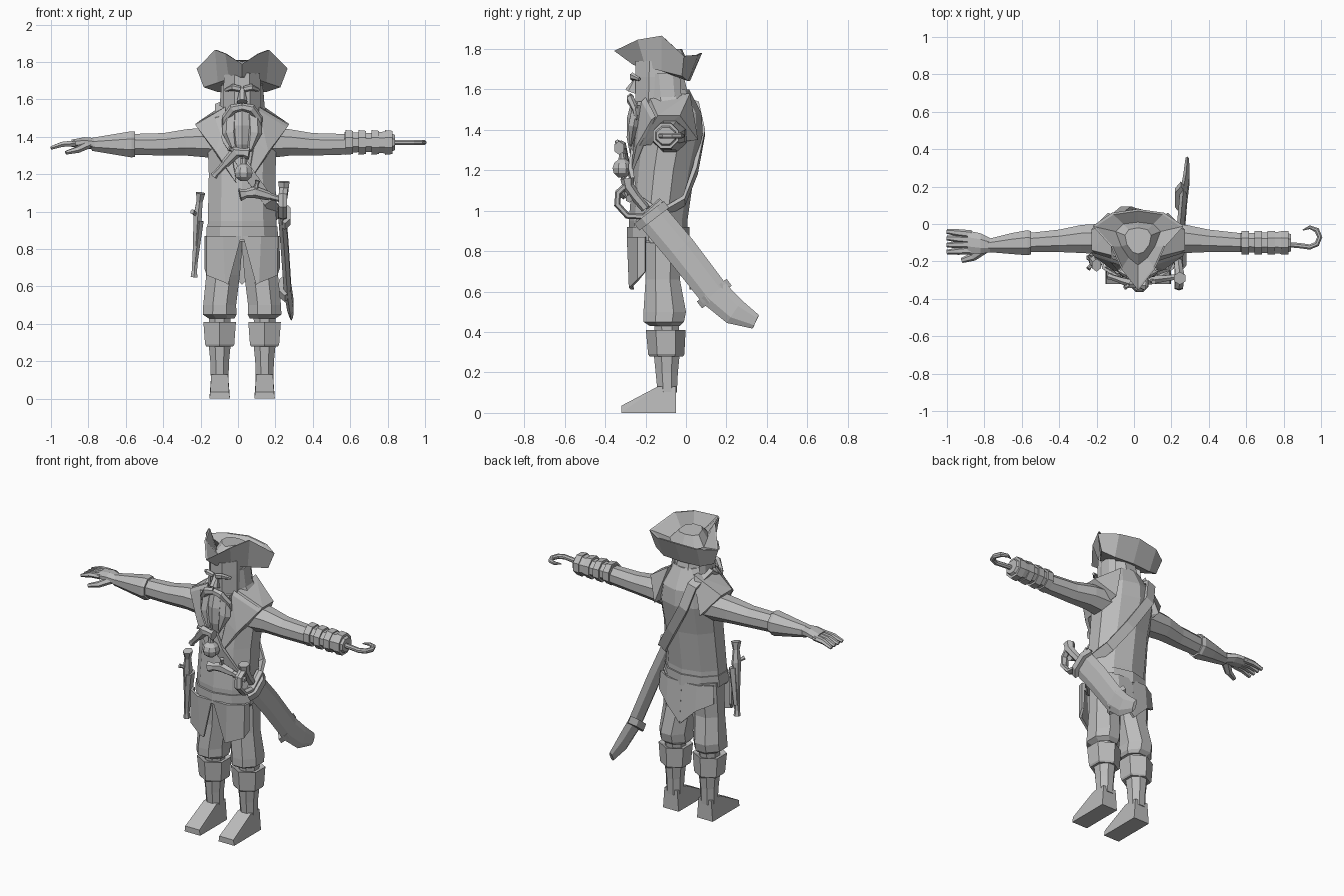
import bpy
import bmesh
from math import cos, sin, pi
from mathutils import Vector

default_cube = bpy.data.objects.get("Cube")
if default_cube:
    bpy.data.objects.remove(default_cube, do_unlink=True)

grey = bpy.data.materials.new("plain grey")
grey.use_nodes = True
grey.diffuse_color = (.5, .5, .5, 1)
grey.node_tree.nodes["Principled BSDF"].inputs["Base Color"].default_value = (.5, .5, .5, 1)

MIDDLE = .022  # the body's plane of symmetry
SIDES = (("left", 1), ("right", -1))


def finish(name, mesh_builder, thickness=0):
    """Turn a bmesh into a flat shaded object."""
    bmesh.ops.recalc_face_normals(mesh_builder, faces=mesh_builder.faces)
    mesh = bpy.data.meshes.new(name)
    mesh_builder.to_mesh(mesh)
    mesh_builder.free()
    mesh.materials.append(grey)
    obj = bpy.data.objects.new(name, mesh)
    bpy.context.collection.objects.link(obj)
    if thickness:
        solid = obj.modifiers.new("thickness", 'SOLIDIFY')
        solid.thickness = thickness
        solid.offset = 0
    return obj


def loft(name, rings, caps=True, thickness=0, closed=True):
    """Skin a list of equally long point rings."""
    builder = bmesh.new()
    rows = [[builder.verts.new(point) for point in ring] for ring in rings]
    count = len(rows[0])
    for low, high in zip(rows, rows[1:]):
        for i in range(count if closed else count - 1):
            j = (i + 1) % count
            builder.faces.new((low[i], low[j], high[j], high[i]))
    if caps:
        builder.faces.new(rows[0])
        builder.faces.new(rows[-1])
    return finish(name, builder, thickness)


def hull(name, points):
    builder = bmesh.new()
    for point in points:
        builder.verts.new(point)
    bmesh.ops.convex_hull(builder, input=builder.verts)
    return finish(name, builder)


def oval(sides):
    """Unit polygon with flat sides that reaches exactly one."""
    angles = [2 * pi * (i + .5) / sides for i in range(sides)]
    return [(cos(a) / cos(pi / sides), sin(a) / cos(pi / sides)) for a in angles]


def column(name, stations, sides=8, **options):
    """Upright loft; stations are height, centre x, half width, front y, back y."""
    return loft(name, [[(x + half * u, (front + back) / 2 + (back - front) / 2 * v, z)
                        for u, v in oval(sides)] for z, x, half, front, back in stations], **options)


def limb(name, sign, stations, sides=8):
    """Sideways loft; stations are distance, centre y, centre z, half depth, half height."""
    return loft(name, [[(sign * x, y + depth * u, z + tall * v) for u, v in oval(sides)]
                       for x, y, z, depth, tall in stations])


def sweep(name, path, widths, across, flat=1, sides=6):
    """Loft along a path; the section is flattened in the across direction."""
    path = [Vector(p) for p in path]
    rings = []
    for i, point in enumerate(path):
        along = (path[min(i + 1, len(path) - 1)] - path[max(i - 1, 0)]).normalized()
        second = along.cross(Vector(across)).normalized()
        first = second.cross(along)
        width = widths[i] if isinstance(widths, (list, tuple)) else widths
        rings.append([point + first * width * flat * u + second * width * v for u, v in oval(sides)])
    return loft(name, rings)


def mirrored(points, sign):
    return [(MIDDLE + sign * x, y, z) for x, y, z in points]


def whole(half):
    """Complete a half ring whose ends lie on the middle plane."""
    return mirrored(half, 1) + mirrored(half[-2:0:-1], -1)


# Boots, knees and breeches
for side, sign in SIDES:
    x = MIDDLE + sign * .12
    hull(side + "_foot", [(x + e * half, y, z) for e in (-1, 1) for half, y, z in (
        (.055, -.32, 0), (.05, -.32, .035), (.055, -.05, 0), (.045, -.25, .05),
        (.045, -.14, .13), (.045, -.05, .13))])
    column(side + "_boot_shaft", [(.1, x, .047, -.14, -.045), (.2, x, .05, -.15, -.04),
                                  (.3, x, .06, -.16, -.03)])
    column(side + "_boot_cuff", [(.28, x, .072, -.17, -.025), (.29, x, .078, -.175, -.02),
                                 (.41, x, .087, -.185, -.015), (.4, x, .06, -.15, -.04)], 6)
    column(side + "_knee", [(.36, x, .055, -.15, -.04), (.47, x, .06, -.16, -.03)])
    column(side + "_breeches", [(.43, x - sign * .01, .07, -.18, -.03), (.45, x, .09, -.21, -.01),
                                (.5, x, .088, -.21, 0), (.66, x - sign * .018, .09, -.2, -.03),
                                (.88, x - sign * .03, .096, -.21, -.01)])

# Coat body, belt and collar
column("coat_body", [(.84, MIDDLE, .188, -.27, 0), (.95, MIDDLE, .183, -.275, 0),
                     (1.2, MIDDLE, .178, -.255, .035), (1.38, MIDDLE, .185, -.235, .075),
                     (1.48, MIDDLE, .165, -.215, .07), (1.6, MIDDLE, .1, -.2, .01)], 10)
column("belt", [(.85, MIDDLE, .193, -.285, .01), (.92, MIDDLE, .189, -.285, .01)], 10)
column("neck", [(1.5, MIDDLE, .11, -.2, .03), (1.66, MIDDLE, .09, -.2, -.01)])
for side, sign in SIDES:
    hull(side + "_shoulder", mirrored([
        (.09, -.18, 1.56), (.09, .02, 1.58), (.25, -.14, 1.47), (.25, -.03, 1.47),
        (.15, -.23, 1.32), (.16, .06, 1.35), (.17, -.02, 1.5), (.06, -.24, 1.4)], sign))
    hull(side + "_lapel", mirrored([
        (.09, -.2, 1.56), (.25, -.15, 1.465), (.14, -.245, 1.32), (.03, -.28, 1.15),
        (.07, -.25, 1.38), (.09, -.22, 1.54), (.24, -.17, 1.45)], sign))

# Coat skirts: two front flaps and a pointed back
for side, sign in SIDES:
    upper = [(.005, -.285, .87), (.1, -.285, .87), (.185, -.235, .87), (.193, -.2, .87)]
    lower = [(.075, -.265, .61), (.09, -.275, .62), (.185, -.235, .66), (.195, -.2, .7)]
    loft(side + "_front_flap", [mirrored(upper, sign), mirrored(lower, sign)],
         caps=False, closed=False, thickness=.015)
    upper = [(0, .005, .87), (.1, 0, .87), (.185, -.05, .87)]
    lower = [(0, .025, .61), (.1, .015, .71), (.19, -.04, .76)]
    loft(side + "_back_skirt", [mirrored(upper, sign), mirrored(lower, sign)],
         caps=False, closed=False, thickness=.015)

# Sleeves
for side, sign in SIDES:
    limb(side + "_sleeve", sign, [(.13 + .02 * sign, -.08, 1.37, .085, .085), (.28, -.08, 1.37, .075, .07),
                                  (.4, -.09, 1.36, .06, .06), (.58, -.1, 1.36, .05, .055)])

# Right glove and hand
limb("glove_cuff", -1, [(.55, -.1, 1.36, .062, .067), (.57, -.1, 1.36, .067, .07),
                        (.66, -.105, 1.36, .055, .055), (.78, -.115, 1.36, .035, .035)])
limb("palm", -1, [(.76, -.115, 1.36, .035, .033), (.82, -.105, 1.37, .055, .028),
                  (.89, -.095, 1.365, .06, .02)])
for name, root, tip in (("index", -.14, -.15), ("middle", -.11, -.112),
                        ("ring", -.085, -.075), ("little", -.055, -.04)):
    sweep(name + "_finger", [(-.87, root, 1.365), (-.94, (root + tip) / 2, 1.36), (-1, tip, 1.34)],
          (.019, .017, .011), (0, 0, 1), .8)
sweep("thumb", [(-.8, -.13, 1.36), (-.86, -.175, 1.33), (-.92, -.195, 1.315)],
      (.025, .02, .012), (0, 0, 1), .8)

# Hook with strapped cup
limb("hook_cup", 1, [(.57, -.1, 1.37, .05, .055), (.7, -.1, 1.37, .055, .05),
                     (.8, -.1, 1.37, .06, .06), (.84, -.1, 1.37, .045, .04)])
for number, x in enumerate((.575, .645, .715, .785)):
    limb("cup_strap_%d" % number, 1, [(x, -.1, 1.37, .062, .066), (x + .04, -.1, 1.37, .062, .062)])
bend = [(.94 + .053 * cos(a), -.07 + .053 * sin(a), 1.37) for a in [pi * (i / 4 - .5) for i in range(6)]]
sweep("hook", [(.82, -.11, 1.37), (.88, -.115, 1.37)] + bend,
      [.014] * 6 + [.01, .003], (0, 0, 1), sides=8)

# Head, face and beard
column("head", [(1.42, MIDDLE, .075, -.23, -.05), (1.52, MIDDLE, .1, -.25, -.03),
                (1.66, MIDDLE, .1, -.25, -.02), (1.74, MIDDLE, .095, -.25, -.01)])
hull("nose", mirrored([(e * w, y, z) for e in (-1, 1) for w, y, z in (
    (.012, -.25, 1.66), (.028, -.285, 1.59), (.025, -.24, 1.575), (.01, -.3, 1.6))], 1))
for side, sign in SIDES:
    sweep(side + "_eyebrow", mirrored([(.01, -.262, 1.655), (.05, -.265, 1.665), (.09, -.23, 1.65)], sign),
          (.014, .016, .008), (0, 1, 0), .8)
    sweep(side + "_moustache", mirrored([(0, -.275, 1.56), (.05, -.275, 1.55), (.09, -.25, 1.5),
                                        (.1, -.245, 1.45)], sign),
          (.018, .022, .018, .006), (0, 1, 0), .8)
    sweep(side + "_beard_lock", mirrored([(.06, -.24, 1.52), (.065, -.26, 1.42), (.04, -.275, 1.32)], sign),
          (.035, .035, .008), (0, 1, 0), .7)
    sweep(side + "_hair", mirrored([(.09, -.1, 1.68), (.1, -.09, 1.55), (.12, -.12, 1.44)], sign),
          (.06, .06, .02), (1, 0, 0), .35)
column("beard", [(1.54, MIDDLE, .085, -.262, -.15), (1.46, MIDDLE, .08, -.282, -.16),
                 (1.36, MIDDLE, .05, -.285, -.18), (1.27, MIDDLE, .012, -.27, -.2)], 6)

# Three cornered hat with an upturned brim
base = [(0, -.26, 1.72), (.07, -.2, 1.71), (.13, -.12, 1.69), (.205, -.02, 1.665), (.13, .01, 1.64), (0, .02, 1.64)]
edge = [(0, -.355, 1.79), (.09, -.24, 1.845), (.145, -.12, 1.865), (.243, -.01, 1.765), (.14, .06, 1.77), (0, .08, 1.78)]
inner = [(0, -.22, 1.76), (.05, -.18, 1.765), (.09, -.12, 1.76), (.12, -.04, 1.74), (.08, 0, 1.73), (0, .01, 1.73)]
crown = [(0, -.16, 1.8), (.03, -.15, 1.81), (.06, -.11, 1.81), (.07, -.06, 1.8), (.05, -.03, 1.8), (0, -.02, 1.8)]
lip = [(x * .94, -.1 + (y + .1) * .94, z) for x, y, z in edge]
loft("hat", [whole(ring) for ring in (base, edge, lip, inner, crown)])

# Shoulder belt from the right shoulder to the left hip
strap = [(-.09, -.1, 1.575), (-.09, -.21, 1.5), (-.05, -.25, 1.38), (.06, -.275, 1.2), (.16, -.245, 1.06),
         (.22, -.13, .98), (.17, -.01, 1.05), (.07, .045, 1.2), (-.04, .085, 1.38), (-.08, .055, 1.52), (-.09, -.1, 1.575)]
heart = Vector((MIDDLE, -.11, 1.25))
strap_rings = []
for i, point in enumerate(strap):
    ahead = Vector(strap[(i + 1) % 11 or 1]) - Vector(strap[i - 1 if i else 9])
    out = (Vector(point) - heart).normalized()
    wide = ahead.cross(out).normalized() * .03
    strap_rings.append([Vector(point) + wide * e + out * o
                        for e, o in ((-1, -.01), (1, -.01), (1, .012), (-1, .012))])
loft("shoulder_belt", strap_rings, caps=False)

# Cutlass in its scabbard
sweep("scabbard", [(.235, -.19, 1.0), (.25, -.03, .81), (.265, .14, .59), (.28, .24, .5), (.285, .345, .45)],
      (.068, .068, .065, .058, .032), (1, 0, 0), .3)
for name, y, z in (("scabbard_mouth", -.17, .975), ("scabbard_ring", .14, .59)):
    sweep(name, [(.25, y - .013, z + .017), (.25, y + .013, z - .017)], .08, (1, 0, 0), .4)
sweep("sword_grip", [(.235, -.2, 1.01), (.24, -.25, 1.07), (.245, -.285, 1.12), (.245, -.29, 1.16)],
      (.02, .022, .025, .03), (1, 0, 0))
sweep("sword_guard", [(.245, -.29, 1.13), (.24, -.335, 1.09), (.24, -.34, 1.03), (.24, -.29, .975),
                      (.24, -.21, .97), (.24, -.12, 1.05)], .014, (1, 0, 0), 1.6)


def pistol(name, muzzle, breech, butt, across, hammer):
    """Barrel, curved stock, flared butt and hammer."""
    muzzle, breech, butt, hammer = map(Vector, (muzzle, breech, butt, hammer))
    sweep(name + "_barrel", [muzzle, muzzle.lerp(breech, .1), breech], (.018, .014, .018), across)
    sweep(name + "_stock", [muzzle.lerp(breech, .5), breech, breech.lerp(butt, .6), butt],
          (.02, .028, .02, .03), across, .8)
    sweep(name + "_hammer", [breech, breech + hammer * .7, breech + hammer], (.014, .009, .012), across)


pistol("waist_pistol", (.25, -.28, 1.06), (.09, -.3, 1.105), (.01, -.31, 1.09), (0, 1, 0), (.015, -.01, .06))
pistol("chest_pistol", (-.13, -.28, 1.19), (-.01, -.32, 1.32), (.06, -.33, 1.31), (0, 1, 0), (-.04, -.02, .02))
pistol("hip_pistol", (-.235, -.18, .65), (-.215, -.2, .98), (-.2, -.22, 1.1), (1, 0, 0), (-.03, -.04, .02))
sweep("holster", [(-.23, -.18, .72), (-.205, -.19, .95)], (.022, .035), (1, 0, 0), .6)

# Round flask on the chest
column("flask", [(z, .03, r, -.315 - r, -.315 + r) for z, r in (
    (1.165, .02), (1.185, .042), (1.21, .048), (1.235, .04), (1.255, .018), (1.285, .016))])
